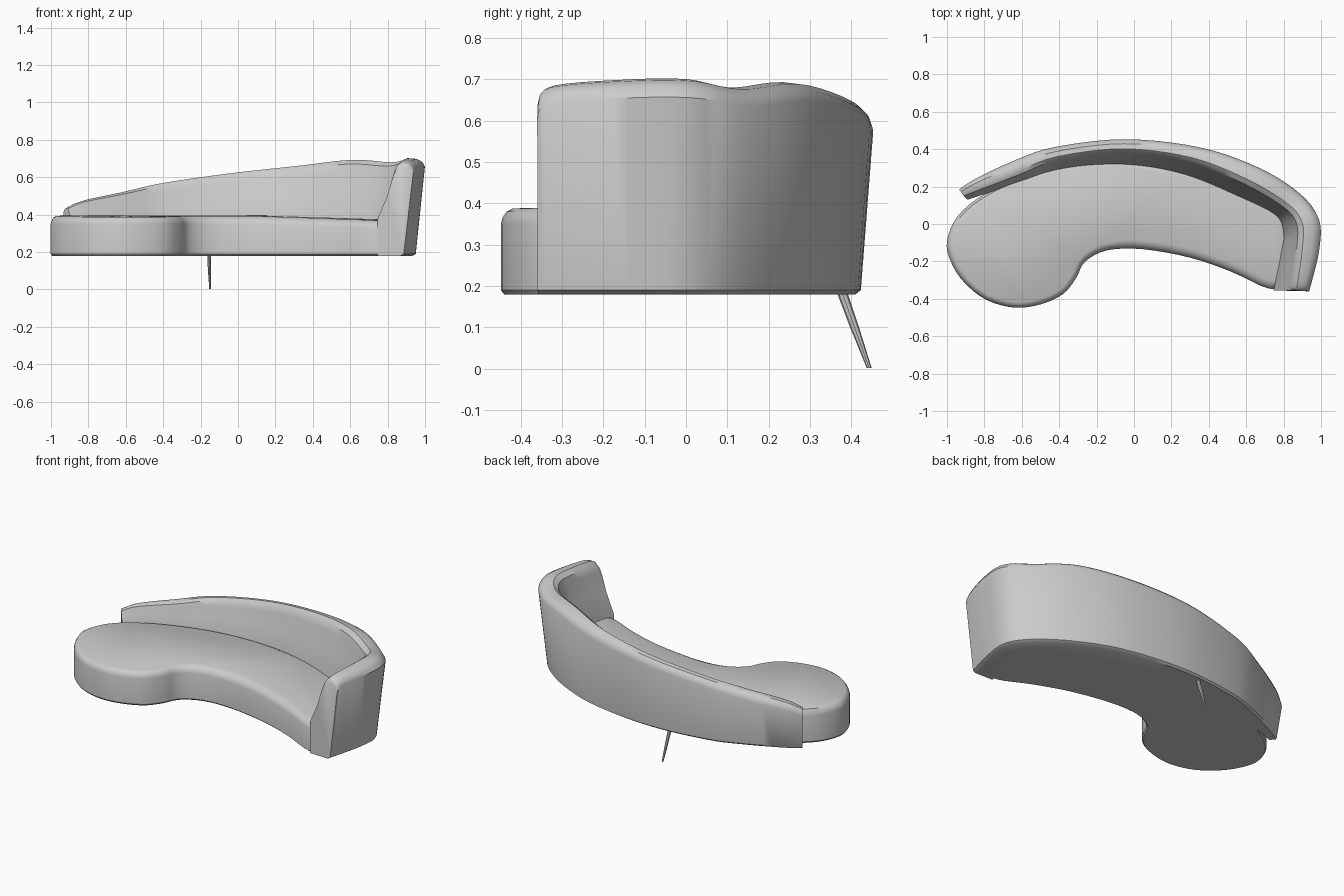
import bpy, math
from mathutils import Vector

if "Cube" in bpy.data.objects:
    bpy.data.objects.remove(bpy.data.objects["Cube"])


def spline(pts, steps, closed=False):
    """Catmull-Rom interpolation of tuples of any length."""
    n, out = len(pts), []
    for k in range(n if closed else n - 1):
        idx = [k - 1, k, k + 1, k + 2]
        idx = [i % n if closed else min(max(i, 0), n - 1) for i in idx]
        a, b, c, d = (pts[i] for i in idx)
        for s in range(steps):
            t = s / steps
            out.append([0.5 * (2 * q + (r - p) * t + (2 * p - 5 * q + 4 * r - u) * t * t
                               + (3 * q - p - 3 * r + u) * t ** 3)
                        for p, q, r, u in zip(a, b, c, d)])
    if not closed:
        out.append(list(pts[-1]))
    return out


def ramp(x, lo, hi):
    return min(max((x - lo) / (hi - lo), 0), 1)


def loft(name, rings):
    """Skin closed rings of equal length and cap both ends."""
    n = len(rings[0])
    verts = [v for ring in rings for v in ring]
    faces = [(r * n + i, r * n + (i + 1) % n, (r + 1) * n + (i + 1) % n, (r + 1) * n + i)
             for r in range(len(rings) - 1) for i in range(n)]
    last = (len(rings) - 1) * n
    faces += [tuple(reversed(range(n))), tuple(range(last, last + n))]
    mesh = bpy.data.meshes.new(name)
    mesh.from_pydata(verts, [], faces)
    ob = bpy.data.objects.new(name, mesh)
    bpy.context.collection.objects.link(ob)
    bpy.ops.object.select_all(action='DESELECT')
    bpy.context.view_layer.objects.active = ob
    ob.select_set(True)
    bpy.ops.object.mode_set(mode='EDIT')
    bpy.ops.mesh.select_all(action='SELECT')
    bpy.ops.mesh.normals_make_consistent(inside=False)
    bpy.ops.object.mode_set(mode='OBJECT')
    bpy.ops.object.shade_smooth_by_angle(angle=math.radians(35))
    return ob


# Seat: kidney outline, counter-clockwise, with softened rim
outline = spline([
    (-1.0, -.09), (-.98, -.2), (-.91, -.31), (-.79, -.405), (-.64, -.447), (-.5, -.43),
    (-.38, -.375), (-.31, -.29), (-.26, -.2), (-.14, -.14), (.05, -.135), (.3, -.18),
    (.52, -.255), (.72, -.345), (.80, -.31), (.83, -.14), (.81, .03), (.62, .17), (.3, .29),
    (-.05, .34), (-.36, .315), (-.6, .25), (-.8, .16), (-.94, .045)], 4, closed=True)
rim = [(.012, .18), (0, .19), (0, .35), (.006, .366), (.022, .38), (.045, .388)]
rings = []
for inset, z in rim:
    ring = []
    for i, p in enumerate(outline):
        a, b = outline[i - 1], outline[(i + 1) % len(outline)]
        t = Vector((b[0] - a[0], b[1] - a[1])).normalized()
        d = inset * (.65 + .35 * ramp(p[0], -.3, 0))
        drop = .02 * ramp(p[0], .1, .75) if z > .3 else 0
        lift = .008 * ramp(p[1], -.4, .1) if z > .37 else 0
        ring.append((p[0] - t.y * d, p[1] + t.x * d, z - drop + lift))
    rings.append(ring)
loft("seat", rings)

# Backrest and arm: outer edge xy, inner top xy, inner foot xy, height
stations = spline([
    (-.935, .185, -.91, .15, -.89, .13, .435),
    (-.85, .24, -.82, .185, -.80, .16, .475),
    (-.65, .335, -.61, .265, -.59, .23, .52),
    (-.43, .41, -.40, .345, -.38, .295, .568),
    (-.05, .453, -.05, .385, -.05, .315, .62),
    (.35, .41, .30, .335, .26, .265, .66),
    (.67, .30, .59, .215, .54, .155, .693),
    (.89, .16, .80, .09, .755, .05, .68),
    (.99, .02, .87, 0, .80, -.05, .70),
    (.99, -.14, .87, -.13, .79, -.14, .70),
    (.945, -.33, .85, -.315, .755, -.315, .685),
    (.935, -.36, .84, -.355, .745, -.355, .65)], 5)
rings = []
for ox, oy, ix, iy, fx, fy, h in stations:
    o, i, f = Vector((ox, oy)), Vector((ix, iy)), Vector((fx, fy))
    foot = o - (o - f).normalized() * (.03 + .02 * ramp(ox, .5, .95))
    rise = h - .375
    section = [(foot.lerp(f, .12), .18), (foot, .19), (o, h - .045), (o.lerp(i, .12), h - .02),
               (o.lerp(i, .35), h - .004), (o.lerp(i, .75), h), (i, .375 + .93 * rise),
               (i.lerp(f, .15), .375 + .8 * rise), (i.lerp(f, .45), .375 + .45 * rise),
               (f, .375), (f, .18)]
    rings.append([(p.x, p.y, z) for p, z in section])
loft("backrest", rings)

# Rear leg: thin tapered splayed peg
top, foot = Vector((-.155, .372, .20)), Vector((-.149, .443, .002))
rings = []
for t, r in ((0, .013), (.5, .011), (1, .006)):
    c = top.lerp(foot, t)
    rings.append([(c.x + .8 * r * math.cos(k * math.pi / 4), c.y + r * math.sin(k * math.pi / 4), c.z)
                  for k in range(8)])
loft("rear_leg", rings)
